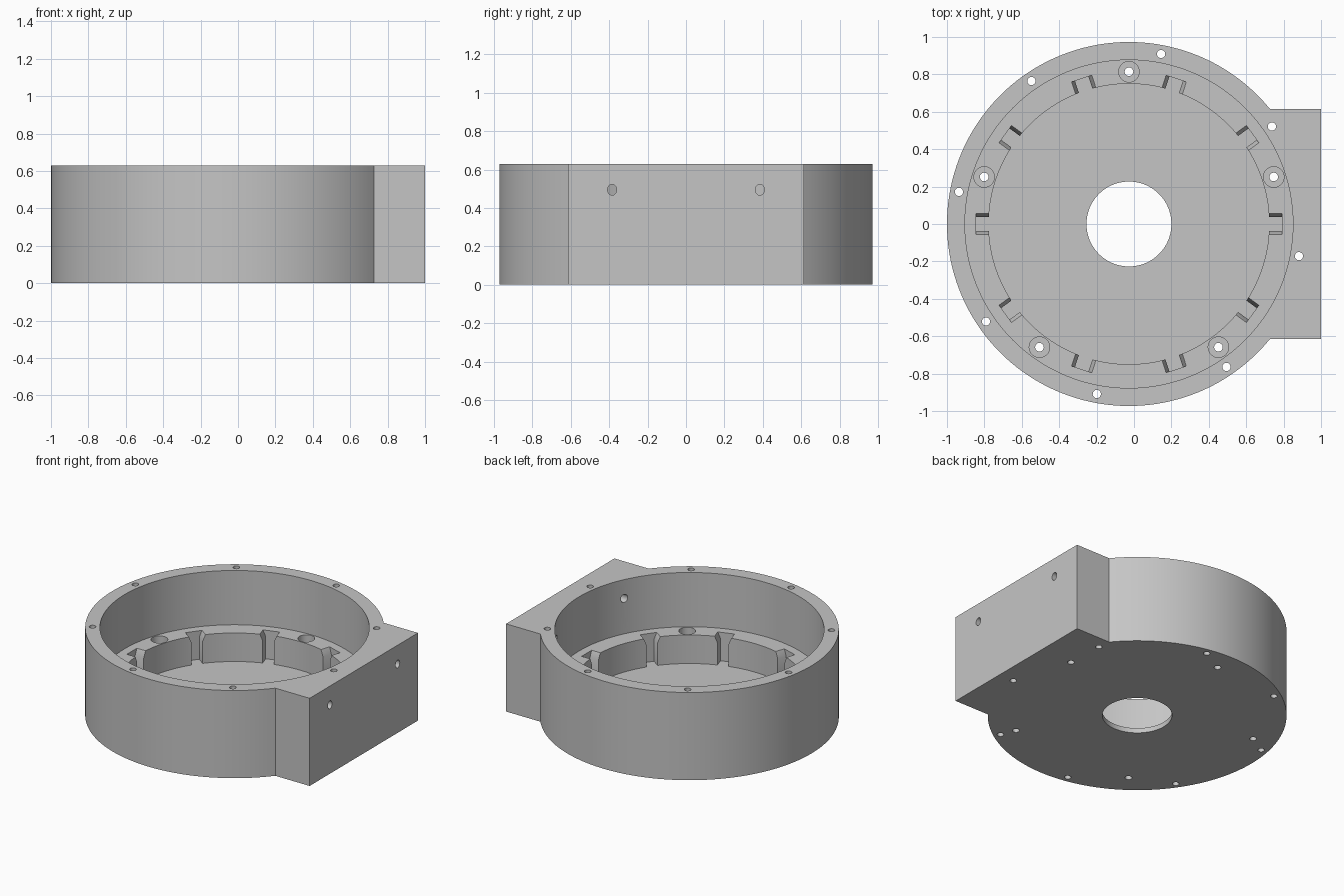
import bpy, bmesh
from math import sin, cos, pi, radians, asin
from mathutils import Matrix, Vector

cube = bpy.data.objects.get("Cube")
if cube:
    bpy.data.objects.remove(cube, do_unlink=True)

CX = -0.027                      # axis of the round housing
HEIGHT, RADIUS = 0.63, 0.973
FLOOR, LEDGE = 0.035, 0.24
BLOCK_Y = 0.615
CENTRE = Matrix.Translation((CX, 0, 0))

grey = bpy.data.materials.new("light grey")
grey.use_nodes = True
colour = (0.56, 0.56, 0.56, 1)
grey.diffuse_color = colour
grey.node_tree.nodes["Principled BSDF"].inputs["Base Color"].default_value = colour


def prism(bm, points, direction):
    """Extrude a closed outline along a direction."""
    face = bm.faces.new([bm.verts.new(p) for p in points])
    out = bmesh.ops.extrude_face_region(bm, geom=[face])["geom"]
    moved = [v for v in out if isinstance(v, bmesh.types.BMVert)]
    bmesh.ops.translate(bm, verts=moved, vec=direction)


def lathe(bm, profile, place, segments):
    """Closed solid of revolution from (radius, z) steps, top and bottom capped."""
    rings = []
    for r, z in profile:
        rings.append([bm.verts.new(place @ Vector((r * cos(2 * pi * i / segments),
                                                   r * sin(2 * pi * i / segments), z)))
                      for i in range(segments)])
    for a, b in zip(rings, rings[1:]):
        for i in range(segments):
            j = (i + 1) % segments
            bm.faces.new((a[i], a[j], b[j], b[i]))
    bm.faces.new(rings[0])
    bm.faces.new(rings[-1])


def spoke(degrees, radius=0):
    return CENTRE @ Matrix.Rotation(radians(degrees), 4, "Z") @ Matrix.Translation((radius, 0, 0))


def finish(name, bm):
    bmesh.ops.recalc_face_normals(bm, faces=bm.faces)
    mesh = bpy.data.meshes.new(name)
    bm.to_mesh(mesh)
    bm.free()
    mesh.materials.append(grey)
    obj = bpy.data.objects.new(name, mesh)
    bpy.context.collection.objects.link(obj)
    return obj


# Housing: round wall running into a square mounting block on +x
start = asin(BLOCK_Y / RADIUS)
steps = 120
outline = [(CX + RADIUS * cos(a), RADIUS * sin(a), 0)
           for a in (start + (2 * pi - 2 * start) * i / steps for i in range(steps + 1))]
outline += [(1, -BLOCK_Y, 0), (1, BLOCK_Y, 0)]
bm = bmesh.new()
prism(bm, outline, (0, 0, HEIGHT))
housing = finish("housing", bm)

cutters = []

# Stepped bore with ledge, floor and central opening
bm = bmesh.new()
lathe(bm, [(0.227, -0.1), (0.227, FLOOR), (0.75, FLOOR), (0.75, LEDGE),
           (0.877, LEDGE), (0.877, 0.8)], CENTRE, 128)
cutters.append(finish("bore_cutter", bm))

# Ten slots in the ledge with chamfered mouths
half = [(0.038, FLOOR), (0.038, 0.195), (0.057, LEDGE), (0.057, 0.3)]
section = half + [(-y, z) for y, z in reversed(half)]
bm = bmesh.new()
for k in range(10):
    m = spoke(36 * k)
    prism(bm, [m @ Vector((0.6, y, z)) for y, z in section],
          m.to_3x3() @ Vector((0.217, 0, 0)))
cutters.append(finish("slot_cutter", bm))

# Five counterbored screw holes in the ledge
bm = bmesh.new()
for k in range(5):
    lathe(bm, [(0.023, -0.1), (0.023, 0.14), (0.055, 0.14), (0.055, 0.3)],
          spoke(18 + 72 * k, 0.814), 32)
cutters.append(finish("screw_cutter", bm))

# Eight through holes in the rim
bm = bmesh.new()
for k in range(8):
    lathe(bm, [(0.022, -0.1), (0.022, 0.8)], spoke(34.3 + 45 * k, 0.925), 24)
cutters.append(finish("rim_hole_cutter", bm))

# Two cross holes from the block face into the bore
bm = bmesh.new()
for side in (-1, 1):
    place = (Matrix.Translation((0, side * 0.385, 0.495)) @ Matrix.Diagonal((1, 0.9, 1.1, 1))
             @ Matrix.Rotation(pi / 2, 4, "Y"))
    lathe(bm, [(0.026, 0.5), (0.026, 1.1)], place, 24)
cutters.append(finish("cross_hole_cutter", bm))

# Cut everything, then drop the cutters
bpy.context.view_layer.objects.active = housing
for cutter in cutters:
    cutter.hide_render = True
    mod = housing.modifiers.new(cutter.name, "BOOLEAN")
    mod.operation = "DIFFERENCE"
    mod.solver = "EXACT"
    mod.object = cutter
    bpy.ops.object.modifier_apply(modifier=mod.name)
    bpy.data.objects.remove(cutter, do_unlink=True)

for obj in bpy.context.selected_objects:
    obj.select_set(False)
housing.select_set(True)
bpy.ops.object.shade_smooth_by_angle(angle=radians(30))
